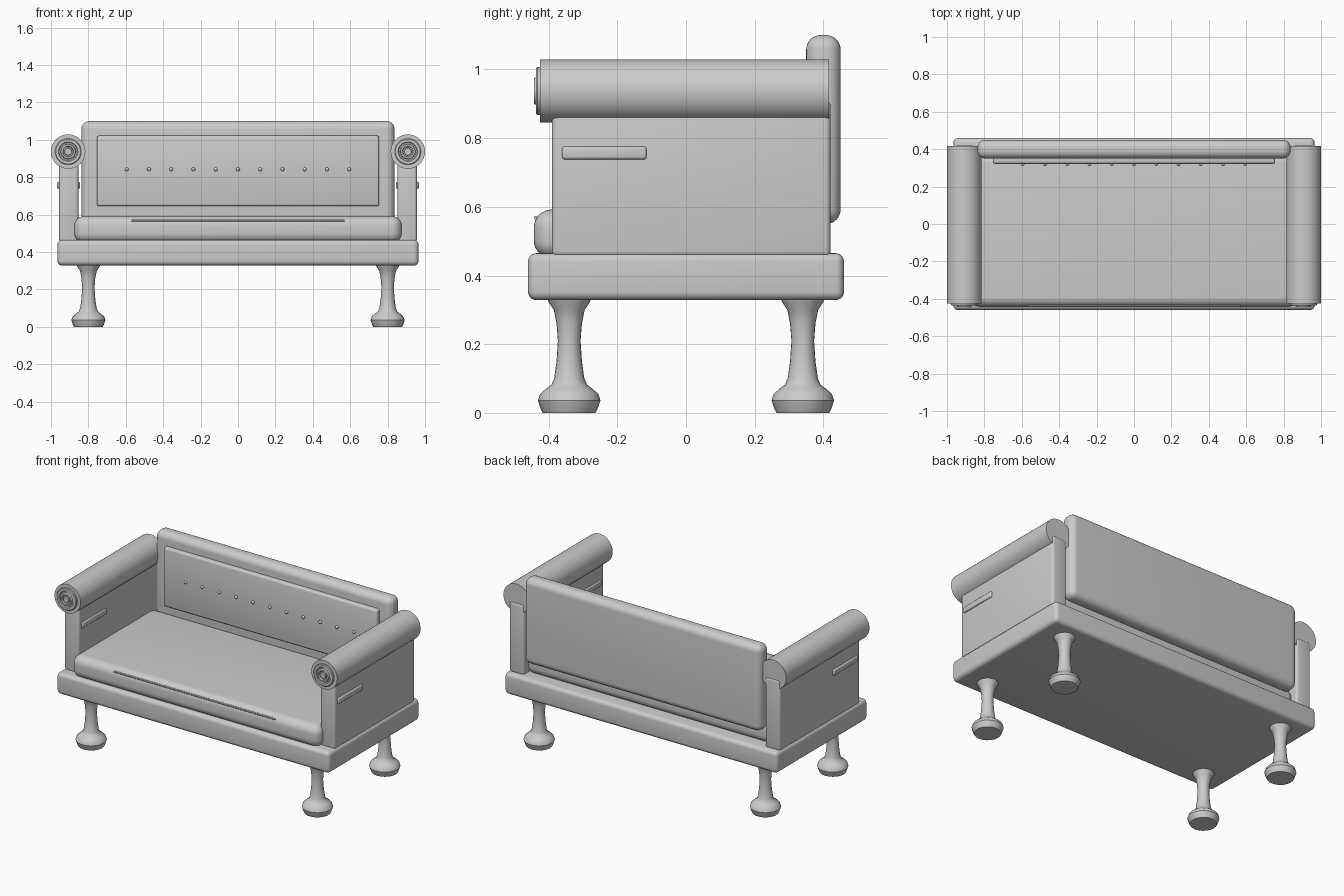
import bpy, bmesh, math
from mathutils import Matrix

if "Cube" in bpy.data.objects:
    bpy.data.objects.remove(bpy.data.objects["Cube"])

grey = bpy.data.materials.new("plain_grey")
grey.use_nodes = True
grey.diffuse_color = (0.6, 0.6, 0.6, 1)
grey.node_tree.nodes["Principled BSDF"].inputs["Base Color"].default_value = (0.6, 0.6, 0.6, 1)


def finish(name, bm, angle=35):
    bmesh.ops.recalc_face_normals(bm, faces=bm.faces)
    mesh = bpy.data.meshes.new(name)
    bm.to_mesh(mesh)
    bm.free()
    mesh.materials.append(grey)
    obj = bpy.data.objects.new(name, mesh)
    bpy.context.collection.objects.link(obj)
    bpy.ops.object.select_all(action="DESELECT")
    obj.select_set(True)
    bpy.context.view_layer.objects.active = obj
    bpy.ops.object.shade_smooth_by_angle(angle=math.radians(angle))
    return obj


def rounded_box(name, xs, ys, zs, radius, segments=5):
    """Box between the given limits with rounded edges."""
    bm = bmesh.new()
    bmesh.ops.create_cube(bm, size=1)
    for v in bm.verts:
        v.co = [lim[0] if c < 0 else lim[1] for c, lim in zip(v.co, (xs, ys, zs))]
    bmesh.ops.bevel(bm, geom=bm.edges[:], offset=radius, segments=segments,
                    profile=0.5, affect="EDGES")
    return finish(name, bm)


def lathe(name, profile, location, segments=32, along_y=False):
    """Revolve (radius, height) points; optionally lay the axis along y."""
    bm = bmesh.new()
    verts = [bm.verts.new((r, 0, h)) for r, h in profile]
    edges = [bm.edges.new(pair) for pair in zip(verts, verts[1:])]
    bmesh.ops.spin(bm, geom=verts + edges, axis=(0, 0, 1), cent=(0, 0, 0),
                   angle=math.tau, steps=segments, use_duplicate=False)
    bmesh.ops.remove_doubles(bm, verts=bm.verts, dist=0.0001)
    if along_y:
        bm.transform(Matrix.Rotation(-math.pi / 2, 4, "X"))
    bm.transform(Matrix.Translation(location))
    return finish(name, bm)


# Base, seat and back
rounded_box("base", (-0.965, 0.965), (-0.46, 0.46), (0.328, 0.465), 0.025)
rounded_box("seat_cushion", (-0.875, 0.875), (-0.443, 0.38), (0.45, 0.592), 0.052, 8)
rounded_box("back_rest", (-0.837, 0.837), (0.35, 0.45), (0.55, 1.1), 0.042, 8)
rounded_box("back_panel", (-0.755, 0.755), (0.322, 0.37), (0.645, 1.022), 0.012, 3)

# Piping along the front edge of the cushion
lathe("seat_piping", [(0, -0.57), (0.006, -0.57), (0.006, 0.57), (0, 0.57)],
      (0, 0, 0), 10).matrix_world = (
    Matrix.Translation((0, -0.437, 0.568)) @ Matrix.Rotation(math.pi / 2, 4, "Y"))

# Row of buttons on the back panel
bm = bmesh.new()
for i in range(11):
    place = Matrix.Translation((-0.595 + 0.119 * i, 0.32, 0.842))
    bmesh.ops.create_uvsphere(bm, u_segments=12, v_segments=8, radius=0.01, matrix=place)
finish("back_buttons", bm, 60)

# Scroll end rings, then the roll itself, front to back
roll = [(0, -0.442), (0.018, -0.442), (0.02, -0.434), (0.026, -0.434),
        (0.029, -0.443), (0.038, -0.443), (0.041, -0.432), (0.048, -0.432),
        (0.052, -0.437), (0.066, -0.437), (0.07, -0.433), (0.07, -0.425),
        (0.092, -0.425), (0.092, 0.416), (0, 0.416)]

# Turned leg from foot to flared top
leg = [(0, 0), (0.077, 0), (0.083, 0.012), (0.091, 0.036), (0.085, 0.055),
       (0.068, 0.07), (0.052, 0.082), (0.044, 0.1), (0.037, 0.15), (0.033, 0.21),
       (0.037, 0.26), (0.045, 0.3), (0.06, 0.322), (0.064, 0.335), (0, 0.335)]

for side, s in (("left", 1), ("right", -1)):
    def span(a, b):
        return sorted((s * a, s * b))
    rounded_box(side + "_arm_panel", span(0.853, 0.957), (-0.39, 0.421), (0.455, 0.91), 0.016, 4)
    rounded_box(side + "_arm_bar", span(0.845, 0.967), (-0.361, -0.115), (0.738, 0.776), 0.008, 3)
    lathe(side + "_arm_roll", roll, (s * 0.908, 0, 0.937), 40, along_y=True)
    for end, y in (("front", -0.34), ("back", 0.34)):
        lathe(f"{side}_{end}_leg", leg, (s * 0.8, y, 0), 20)
